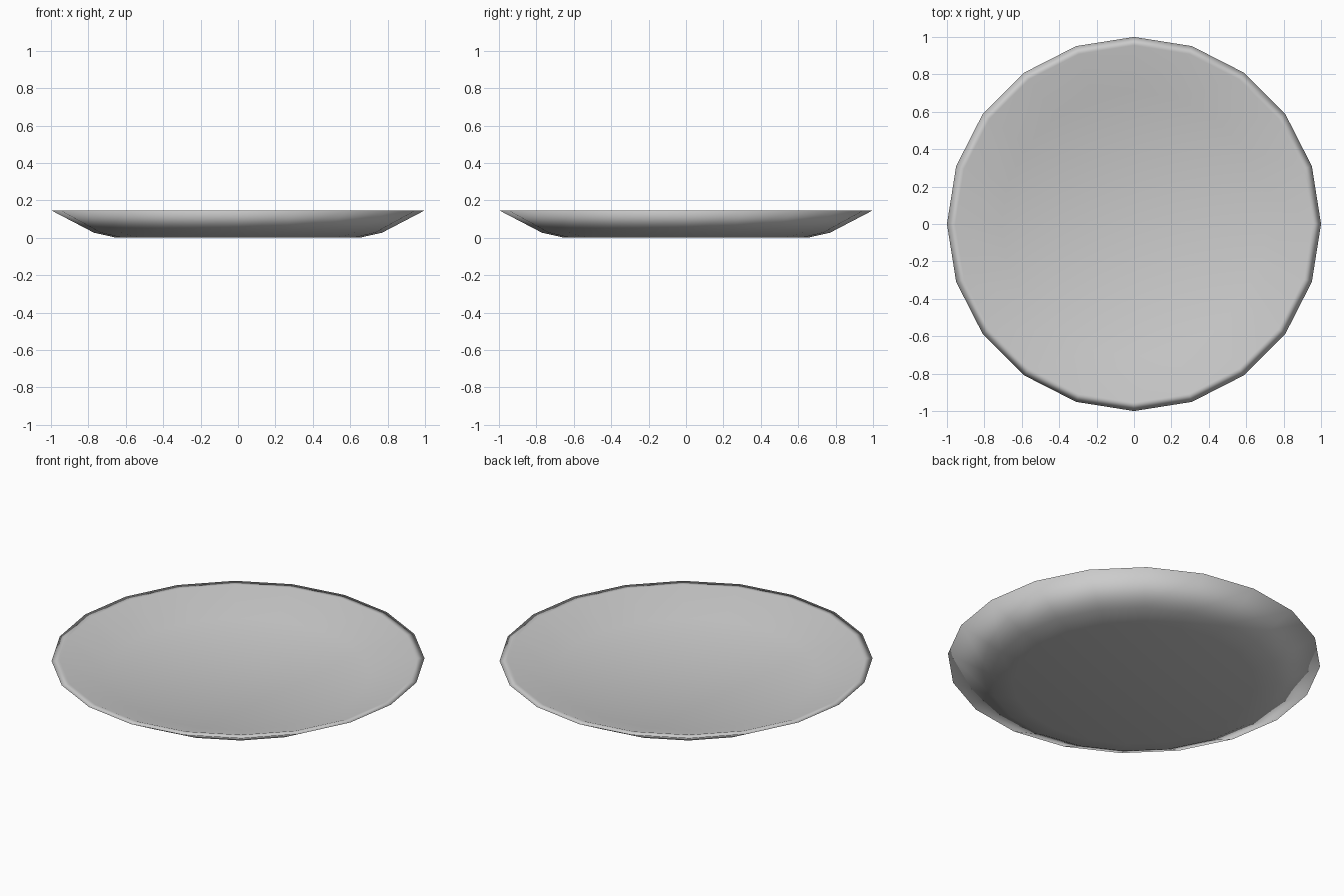
import bpy, bmesh, math

if "Cube" in bpy.data.objects:
    bpy.data.objects.remove(bpy.data.objects["Cube"])

SIDES = 20
# Cross-section of the plate (radius, height): underside, outer wall, rim, inner wall to floor
PROFILE = [(0.65, 0.0), (0.77, 0.027), (1.0, 0.147),
           (0.955, 0.147), (0.71, 0.06)]

bm = bmesh.new()
rings = []
for r, z in PROFILE:
    rings.append([bm.verts.new((r * math.cos(2 * math.pi * i / SIDES),
                                r * math.sin(2 * math.pi * i / SIDES), z))
                  for i in range(SIDES)])

# Walls and rim
for a, b in zip(rings, rings[1:]):
    for i in range(SIDES):
        j = (i + 1) % SIDES
        bm.faces.new((a[i], a[j], b[j], b[i]))

# Flat underside and floor
bm.faces.new(rings[0][::-1])
bm.faces.new(rings[-1])
bmesh.ops.recalc_face_normals(bm, faces=bm.faces)
for f in bm.faces:
    f.smooth = True

mesh = bpy.data.meshes.new("plate")
bm.to_mesh(mesh)
bm.free()
plate = bpy.data.objects.new("plate", mesh)
bpy.context.collection.objects.link(plate)
